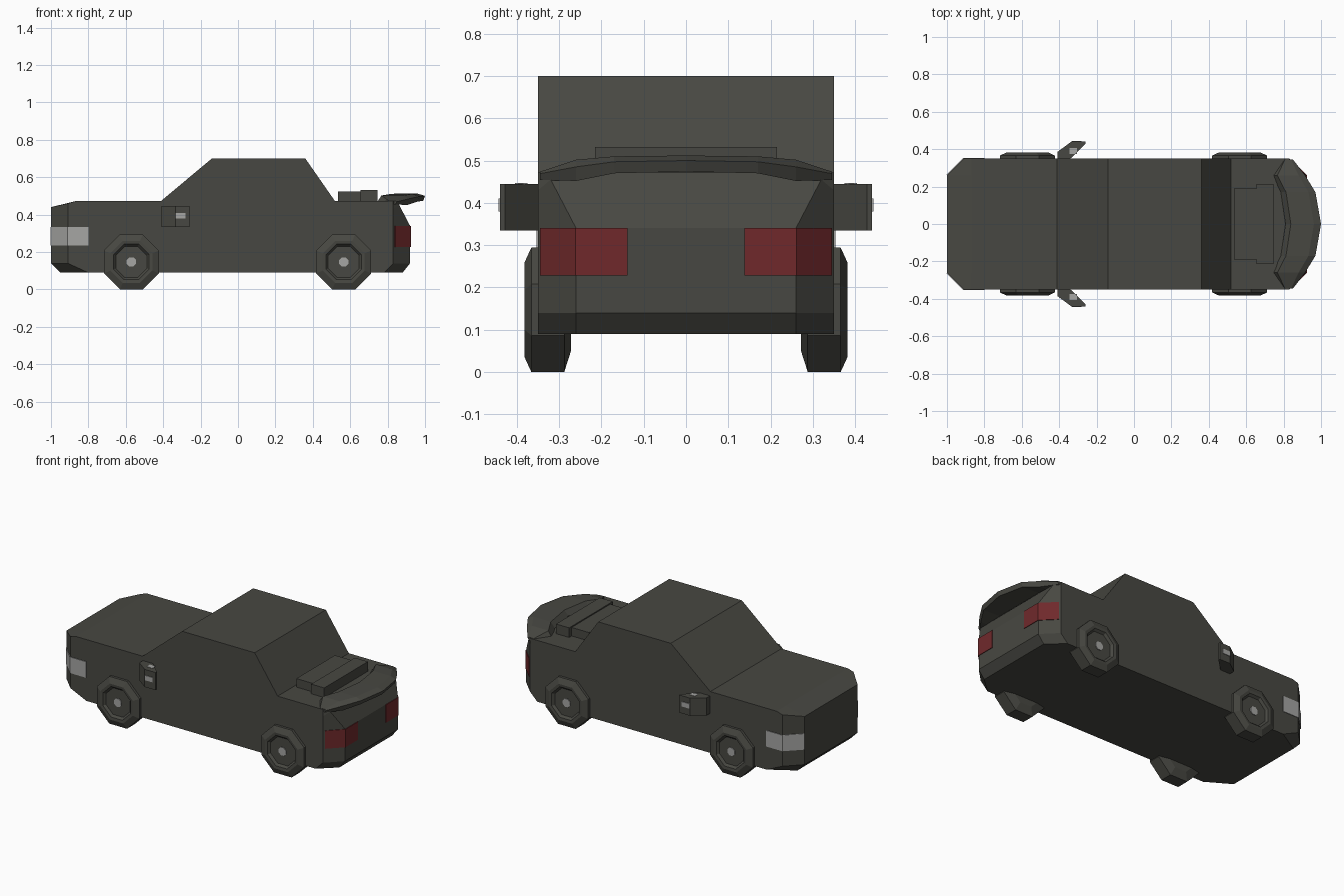
import bpy, bmesh, math

if "Cube" in bpy.data.objects:
    bpy.data.objects.remove(bpy.data.objects["Cube"])


def material(name, rgb):
    m = bpy.data.materials.new(name)
    m.diffuse_color = (*rgb, 1)
    m.use_nodes = True
    m.node_tree.nodes["Principled BSDF"].inputs["Base Color"].default_value = m.diffuse_color
    return m


DARK = material("dark olive grey", (0.064, 0.064, 0.054))
LIGHT = material("lamp grey", (0.38, 0.38, 0.37))
RED = material("tail red", (0.16, 0.022, 0.024))


def loft(name, rings, mat, closed=True):
    """Skin matching rings of points, capping both ends when closed."""
    bm = bmesh.new()
    vs = [[bm.verts.new(p) for p in r] for r in rings]
    n = len(rings[0])
    for a, b in zip(vs, vs[1:]):
        for i in range(n if closed else n - 1):
            j = (i + 1) % n
            bm.faces.new((a[i], a[j], b[j], b[i]))
    if closed:
        bm.faces.new(vs[0])
        bm.faces.new(vs[-1])
    bmesh.ops.recalc_face_normals(bm, faces=bm.faces)
    me = bpy.data.meshes.new(name)
    bm.to_mesh(me)
    bm.free()
    me.materials.append(mat)
    ob = bpy.data.objects.new(name, me)
    bpy.context.collection.objects.link(ob)
    return ob


def box(name, x0, x1, y0, y1, z0, z1, mat):
    ring = lambda z: [(x0, y0, z), (x1, y0, z), (x1, y1, z), (x0, y1, z)]
    return loft(name, [ring(z0), ring(z1)], mat)


def wrap_plate(name, path, z0, z1, mat):
    """Thin plate following a bent plan path."""
    ob = loft(name, [[(x, y, z) for x, y in path] for z in (z0, z1)], mat, False)
    s = ob.modifiers.new("thickness", "SOLIDIFY")
    s.thickness, s.offset = 0.008, 0


# Lower body: half rings mirrored across y, stacked upward
def full(half):
    return half + [(x, -y, z) for x, y, z in reversed(half)]


body = [
    [(-0.95, 0.26, 0.09), (-0.80, 0.35, 0.09), (0.78, 0.35, 0.09), (0.88, 0.26, 0.09)],
    [(-1.0, 0.26, 0.14), (-0.91, 0.35, 0.14), (0.83, 0.35, 0.14), (0.92, 0.26, 0.14)],
    [(-1.0, 0.26, 0.34), (-0.91, 0.35, 0.34), (0.83, 0.35, 0.34), (0.92, 0.26, 0.34)],
    [(-1.0, 0.26, 0.44), (-0.91, 0.35, 0.46), (0.83, 0.35, 0.43), (0.86, 0.32, 0.455)],
    [(-0.87, 0.26, 0.472), (-0.87, 0.35, 0.472), (0.83, 0.35, 0.472), (0.845, 0.32, 0.472)],
]
loft("lower_body", [full(h) for h in body], DARK)

# Cabin: side profile extruded over the full width
cabin = [(-0.415, 0.47), (-0.14, 0.70), (0.36, 0.70), (0.52, 0.47)]
loft("cabin", [[(x, y, z) for x, z in cabin] for y in (-0.35, 0.35)], DARK)

# Boot deck slabs
box("boot_slab_front", 0.535, 0.66, -0.19, 0.19, 0.465, 0.525, DARK)
box("boot_slab_rear", 0.655, 0.745, -0.215, 0.215, 0.465, 0.532, DARK)

# Curved spoiler: sections of (y, front x, rear x, top z, bottom z)
half = [(0, 0.81, 1.0, 0.512, 0.482), (0.17, 0.785, 0.97, 0.51, 0.478),
        (0.26, 0.74, 0.915, 0.502, 0.46), (0.345, 0.80, 0.85, 0.474, 0.462)]
sections = [(-s[0], *s[1:]) for s in reversed(half[1:])] + half


def wing(y, xf, xr, zt, zb):
    w, h = xr - xf, zt - zb
    return [(xf, y, zb), (xf + 0.15 * w, y, zt), (xr - 0.2 * w, y, zt),
            (xr, y, zt - 0.4 * h), (xr - 0.01, y, zb - 0.008)]


loft("spoiler", [wing(*s) for s in sections], DARK)

# Wheels: octagonal lathe profile of (distance from centre line, apothem)
profile = [(0.272, 0.097), (0.288, 0.147), (0.366, 0.147), (0.382, 0.112),
           (0.380, 0.095), (0.366, 0.083), (0.366, 0.03)]


def octagon(cx, y, apothem):
    r = apothem / math.cos(math.pi / 8)
    return [(cx + r * math.cos((k + 0.5) * math.pi / 4), y,
             0.147 + r * math.sin((k + 0.5) * math.pi / 4)) for k in range(8)]


# Mirror plan outline
mirror = [(-0.41, 0.34), (-0.41, 0.385), (-0.335, 0.44), (-0.26, 0.44),
          (-0.26, 0.428), (-0.35, 0.34)]

for side, s in (("right", -1), ("left", 1)):
    for end, cx in (("front", -0.57), ("rear", 0.565)):
        loft(f"{end}_{side}_wheel", [octagon(cx, s * y, a) for y, a in profile], DARK)
        loft(f"{end}_{side}_hub_cap", [octagon(cx, s * y, 0.025) for y in (0.364, 0.371)], LIGHT)
    # Mirror with a pale patch on its outer face and top
    loft(f"{side}_mirror", [[(x, s * y, z) for x, y in mirror] for z in (0.335, 0.445)], DARK)
    wrap_plate(f"{side}_mirror_patch", [(-0.335, s * 0.44), (-0.28, s * 0.44)], 0.38, 0.41, LIGHT)
    box(f"{side}_mirror_top_patch", -0.345, -0.305, s * 0.375, s * 0.405, 0.443, 0.447, LIGHT)
    # Lamps wrapped around the bevelled corners
    wrap_plate(f"{side}_headlight", [(-0.999, s * 0.261), (-0.91, s * 0.35), (-0.80, s * 0.35)],
               0.235, 0.335, LIGHT)
    wrap_plate(f"{side}_tail_light", [(0.92, s * 0.138), (0.92, s * 0.26), (0.838, s * 0.342)],
               0.228, 0.34, RED)
